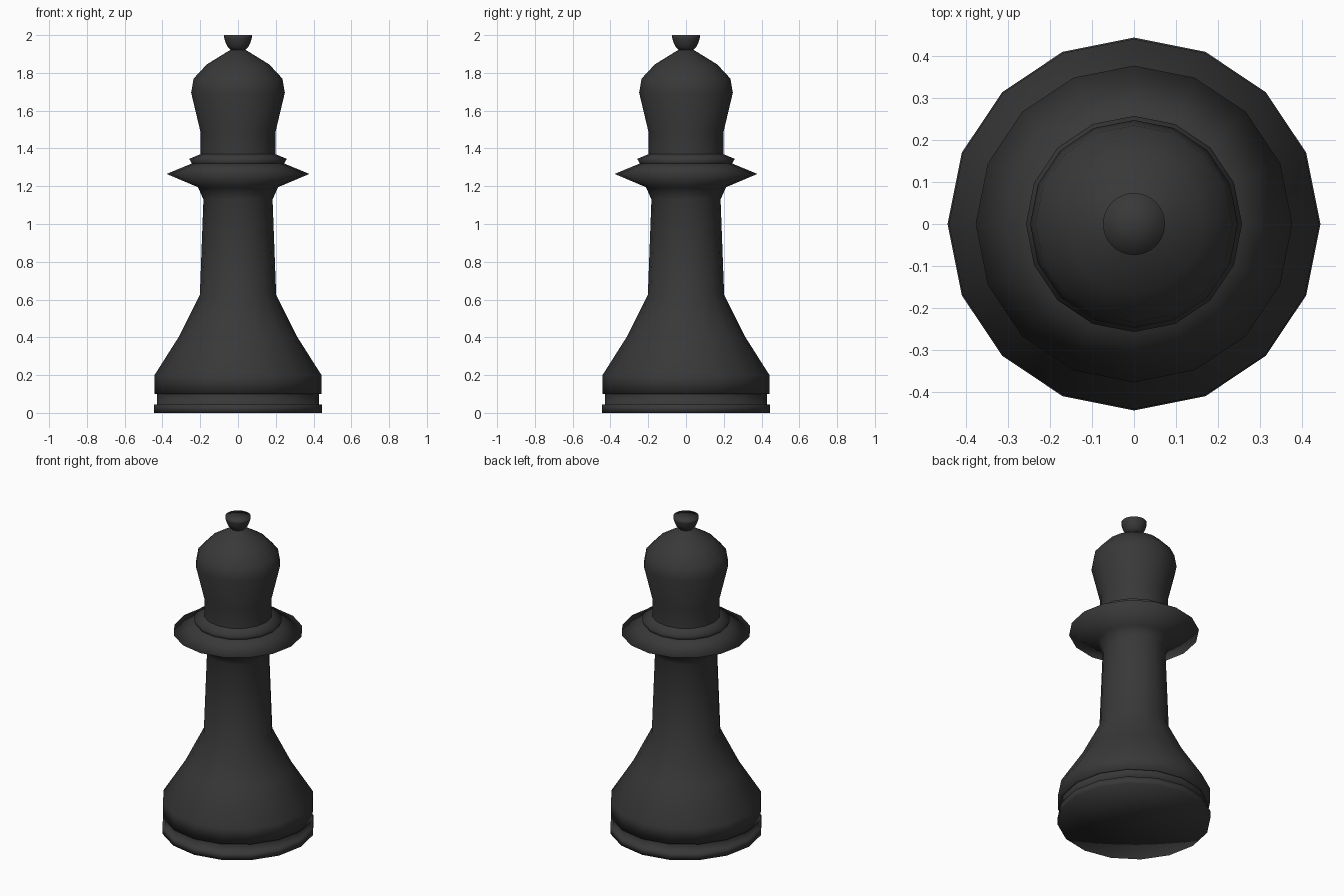
import bpy, bmesh
from math import cos, sin, tau

if "Cube" in bpy.data.objects:
    bpy.data.objects.remove(bpy.data.objects["Cube"], do_unlink=True)

# Single dark lacquer colour
COLOUR = (0.04, 0.04, 0.04, 1)
dark = bpy.data.materials.new("charcoal_black")
dark.use_nodes = True
dark.diffuse_color = COLOUR
dark.node_tree.nodes["Principled BSDF"].inputs["Base Color"].default_value = COLOUR


def turned(name, profile, sides=16):
    """Turn a (radius, height) profile around the z axis."""
    bm = bmesh.new()
    angles = [tau * i / sides for i in range(sides)]
    rings = [[bm.verts.new((r * cos(a), r * sin(a), z)) for a in angles]
             for r, z in profile]
    for low, high in zip(rings, rings[1:]):
        for i in range(sides):
            j = (i + 1) % sides
            bm.faces.new((low[i], low[j], high[j], high[i]))
    # Points on the axis collapse into one pole
    bmesh.ops.remove_doubles(bm, verts=bm.verts, dist=0.0001)
    for face in bm.faces:
        face.smooth = True
    mesh = bpy.data.meshes.new(name)
    bm.to_mesh(mesh)
    bm.free()
    mesh.materials.append(dark)
    obj = bpy.data.objects.new(name, mesh)
    bpy.context.collection.objects.link(obj)
    return obj


# Foot disc with the groove above it
turned("foot", [(0, 0), (0.445, 0), (0.445, 0.045), (0.43, 0.045), (0.43, 0.1)])

# Flared base, tapering stem and sharp flange
turned("body", [(0.43, 0.1), (0.442, 0.1), (0.442, 0.2), (0.312, 0.405),
                (0.202, 0.625), (0.183, 1.13), (0.212, 1.195),
                (0.378, 1.265), (0.245, 1.32)])

# Thin collar above the flange
turned("collar", [(0.245, 1.32), (0.258, 1.345), (0.198, 1.37)])

# Bulbous head
turned("head", [(0.198, 1.37), (0.198, 1.485), (0.248, 1.695),
                (0.235, 1.77), (0.165, 1.845), (0.04, 1.922), (0, 1.925)])

# Cup-shaped finial
turned("finial", [(0, 1.915), (0.038, 1.92), (0.055, 1.938), (0.066, 1.96),
                  (0.073, 1.985), (0.074, 2), (0, 2)], sides=32)
